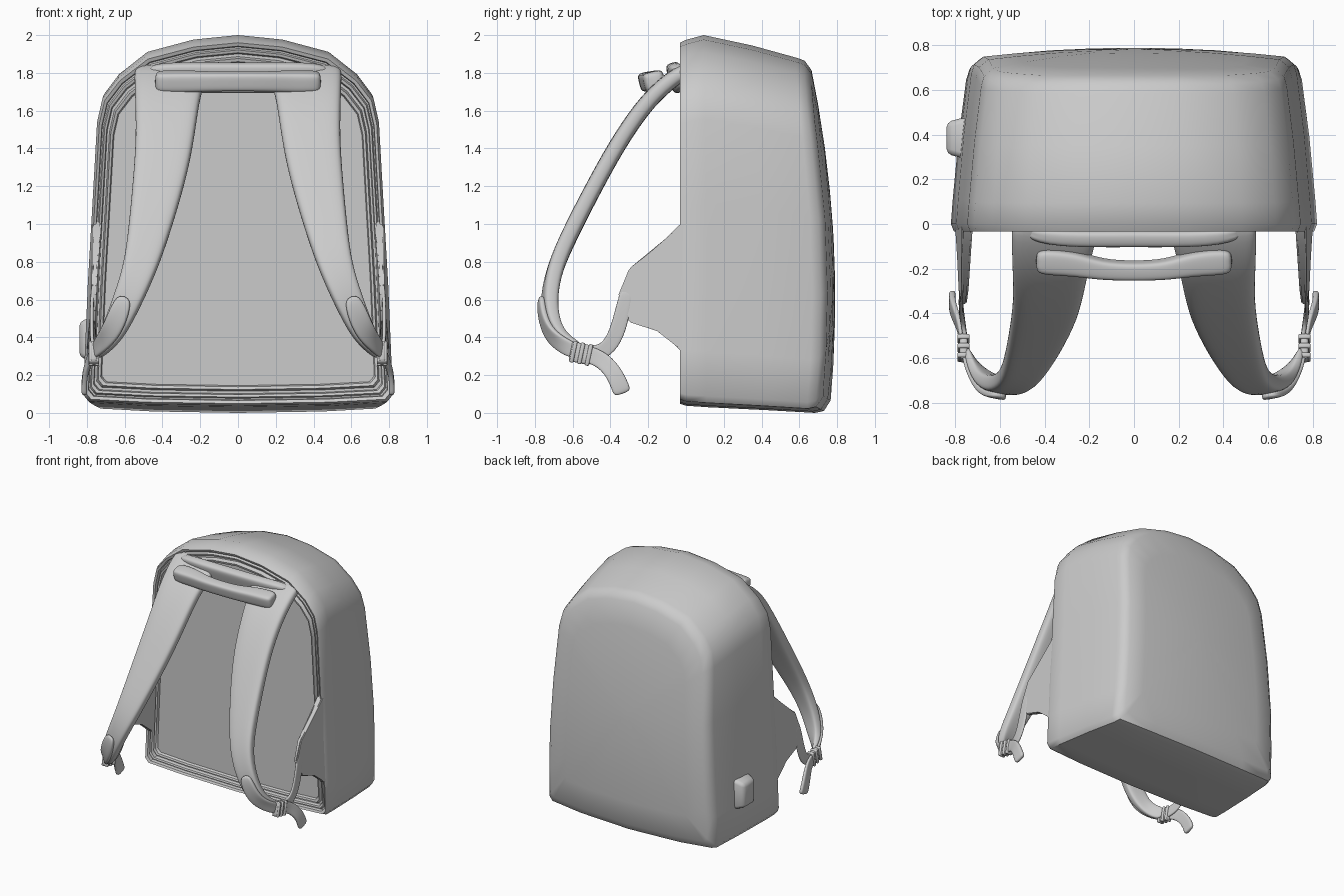
import bpy, bmesh, math
from mathutils import Vector, Matrix

if "Cube" in bpy.data.objects:
    bpy.data.objects.remove(bpy.data.objects["Cube"])


def finish(name, bm, angle=180, mirror=False, subsurf=0):
    bmesh.ops.recalc_face_normals(bm, faces=bm.faces[:])
    me = bpy.data.meshes.new(name)
    bm.to_mesh(me)
    bm.free()
    ob = bpy.data.objects.new(name, me)
    bpy.context.collection.objects.link(ob)
    bpy.ops.object.select_all(action='DESELECT')
    ob.select_set(True)
    bpy.context.view_layer.objects.active = ob
    bpy.ops.object.shade_smooth_by_angle(angle=math.radians(angle))
    if subsurf:
        ob.modifiers.new("Smooth", 'SUBSURF').levels = subsurf
        ob.modifiers["Smooth"].render_levels = subsurf
    if mirror:
        m = ob.modifiers.new("Mirror", 'MIRROR')
        m.use_mirror_merge = False
    return ob


def loft(bm, rings):
    """Skin a list of closed rings and cap both ends."""
    vs = [[bm.verts.new(p) for p in r] for r in rings]
    n = len(vs[0])
    for a, b in zip(vs, vs[1:]):
        for i in range(n):
            bm.faces.new((a[i], a[(i + 1) % n], b[(i + 1) % n], b[i]))
    bm.faces.new(vs[0])
    bm.faces.new(vs[-1])


def ribbon(name, stations, mirror=True):
    """Band through (centre, width direction, width, thickness) stations."""
    section = [(-1, -.5), (-.85, -1), (0, -1), (.85, -1), (1, -.5),
               (1, .5), (.85, 1), (0, 1), (-.85, 1), (-1, .5)]
    pts = [Vector(s[0]) for s in stations]
    rings = []
    for i, (c, d, w, t) in enumerate(stations):
        tan = (pts[min(i + 1, len(pts) - 1)] - pts[max(i - 1, 0)]).normalized()
        u = Vector(d)
        u = (u - tan * u.dot(tan)).normalized()
        v = tan.cross(u)
        rings.append([pts[i] + u * a * w / 2 + v * b * t / 2 for a, b in section])
    bm = bmesh.new()
    loft(bm, rings)
    return finish(name, bm, mirror=mirror, subsurf=2)


def block(name, size, mat, taper=1.0, bevel=.01, mirror=False):
    """Bevelled box, its +x face optionally tapered."""
    bm = bmesh.new()
    bmesh.ops.create_cube(bm, size=1)
    for v in bm.verts:
        k = taper if v.co.x > 0 else 1
        v.co = Vector((v.co.x * size[0], v.co.y * size[1] * k, v.co.z * size[2] * k))
    bmesh.ops.bevel(bm, geom=bm.edges[:], offset=bevel, segments=2,
                    profile=.5, affect='EDGES')
    bmesh.ops.transform(bm, matrix=mat, verts=bm.verts[:])
    return finish(name, bm, 50, mirror)


# Main bag: arched outline lofted from padded back panel to domed rear
half = [(0, 0), (.6, .004), (.965, .012), (1, .03), (.988, .15), (.97, .33),
        (.94, .55), (.91, .775), (.875, .84), (.775, .895), (.59, .955),
        (.29, .988), (0, 1)]
outline = half + [(-x, z) for x, z in half[-2:0:-1]]


def ring(w, zb, zt, s=1):
    return [(x * w * s, .95 + (zb + z * (zt - zb) - .95) * s) for x, z in outline]


def rear(x, z):
    return .79 - .085 * (z - .6) ** 2 - .05 * (x / .75) ** 2


rings = []
# front face, from panel centre out to the rim: (inset scale, y)
for s, y in [(.5, .005), (.885, .005), (.892, -.015), (.908, -.02), (.918, .01),
             (.932, .01), (.938, -.015), (.952, -.02), (.96, 0), (.968, 0),
             (.972, -.025), (.99, -.033)]:
    rings.append([(x, y, z) for x, z in ring(.815, .04, 1.97, s)])
# sides: (depth fraction, half width, bottom, top)
for t, w, zb, zt in [(0, .82, .038, 1.975), (.15, .812, .03, 2.0),
                     (.55, .785, .015, 1.945), (.9, .752, .0, 1.88),
                     (.96, .738, .01, 1.865)]:
    rings.append([(x, t * rear(x, z), z) for x, z in ring(w, zb, zt)])
# domed rear
for s in (.95, .75, .5, .25, .05):
    rings.append([(x, rear(x, z), z) for x, z in ring(.73, .02, 1.86, s)])
bm = bmesh.new()
loft(bm, rings)
finish("bag_body", bm, 45)

# Side wings that anchor the lower webbing
wing = [(.03, 1.03), (-.03, 1.0), (-.1, .92), (-.3, .765), (-.36, .62),
        (-.3, .48), (-.15, .44), (-.06, .36), (-.03, .33), (.03, .3)]
bm = bmesh.new()
loft(bm, [[(.815 - .043 * z + .03 * y - inner * (.05 + .06 * y), y, z)
           for y, z in wing] for inner in (0, 1)])
bmesh.ops.bevel(bm, geom=bm.edges[:], offset=.007, segments=2, affect='EDGES')
finish("side_wing", bm, 50, mirror=True)

# Padded shoulder straps, twisting to face sideways at the lower end
ribbon("shoulder_strap", [
    ((.35, .02, 1.82), (1, 0, 0), .40, .08),
    ((.36, -.06, 1.78), (1, 0, 0), .38, .09),
    ((.375, -.20, 1.66), (1, 0, 0), .34, .09),
    ((.385, -.34, 1.46), (1, 0, 0), .31, .09),
    ((.415, -.465, 1.24), (1, 0, 0), .28, .09),
    ((.485, -.645, .89), (1, 0, .1), .205, .09),
    ((.535, -.71, .72), (1, .1, .15), .17, .085),
    ((.60, -.73, .56), (1, .2, .2), .15, .08),
    ((.665, -.695, .42), (.8, .2, .5), .13, .065),
    ((.72, -.63, .355), (.3, .3, .9), .11, .045),
    ((.75, -.56, .32), (0, .3, .9), .09, .025)])

# Reinforcing tip sewn over the strap end
ribbon("strap_tip", [
    ((.60, -.768, .62), (1, .2, .2), .07, .03),
    ((.625, -.768, .54), (1, .2, .2), .11, .035),
    ((.675, -.735, .42), (.8, .2, .5), .11, .035),
    ((.74, -.645, .35), (.3, .3, .9), .09, .03),
    ((.765, -.57, .32), (0, .3, .9), .08, .02)])

# Yoke joining the straps, and the grab handle
ribbon("strap_yoke", [
    ((-.50, -.02, 1.78), (0, -.3, 1), .12, .06),
    ((-.35, -.055, 1.775), (0, -.3, 1), .17, .08),
    ((0, -.05, 1.775), (0, -.3, 1), .16, .08),
    ((.35, -.055, 1.775), (0, -.3, 1), .17, .08),
    ((.50, -.02, 1.78), (0, -.3, 1), .12, .06)], mirror=False)
ribbon("grab_handle", [
    ((s * x, y, 1.755), (0, -.25, 1), w, t)
    for s, x, y, w, t in [(-1, .44, -.165, .09, .08), (-1, .41, -.165, .11, .12),
                          (-1, .26, -.175, .11, .11), (-1, .15, -.205, .1, .085),
                          (1, 0, -.21, .1, .08), (1, .15, -.205, .1, .085),
                          (1, .26, -.175, .11, .11), (1, .41, -.165, .11, .12),
                          (1, .44, -.165, .09, .08)]], mirror=False)

# Webbing from the buckle up to the wing, and the loose tail
ribbon("lower_webbing", [
    ((.75, -.60, .33), (0, .3, 1), .09, .02),
    ((.755, -.50, .31), (0, .1, 1), .09, .02),
    ((.77, -.42, .33), (0, -.6, .8), .085, .02),
    ((.775, -.365, .42), (0, -1, .4), .085, .02),
    ((.775, -.335, .54), (0, -1, .2), .08, .02),
    ((.77, -.31, .66), (0, -1, .2), .07, .02)])
ribbon("webbing_tail", [
    ((.77, -.56, .32), (0, .3, 1), .09, .02),
    ((.775, -.48, .30), (0, .4, .9), .09, .022),
    ((.795, -.42, .26), (0, .7, .7), .09, .025),
    ((.812, -.375, .20), (0, .9, .5), .09, .028),
    ((.815, -.345, .13), (0, .9, .45), .095, .03),
    ((.812, -.335, .10), (0, .9, .4), .09, .03)])

# Ladder buckle: a plate with raised cross bars
base = Matrix.Translation((.763, -.555, .315)) @ Matrix.Rotation(math.radians(-12), 4, 'X')
block("buckle_plate", (.035, .115, .105), base, mirror=True)
for i, y in enumerate((-.042, 0, .042)):
    block(f"buckle_bar_{i + 1}", (.055, .022, .115),
          base @ Matrix.Translation((0, y, 0)), bevel=.006, mirror=True)

# Single tapered tab on the left side
block("side_tab", (.09, .19, .25), Matrix.Translation((-.795, .385, .39))
      @ Matrix.Rotation(math.pi, 4, 'Z'), taper=.75, bevel=.025)
